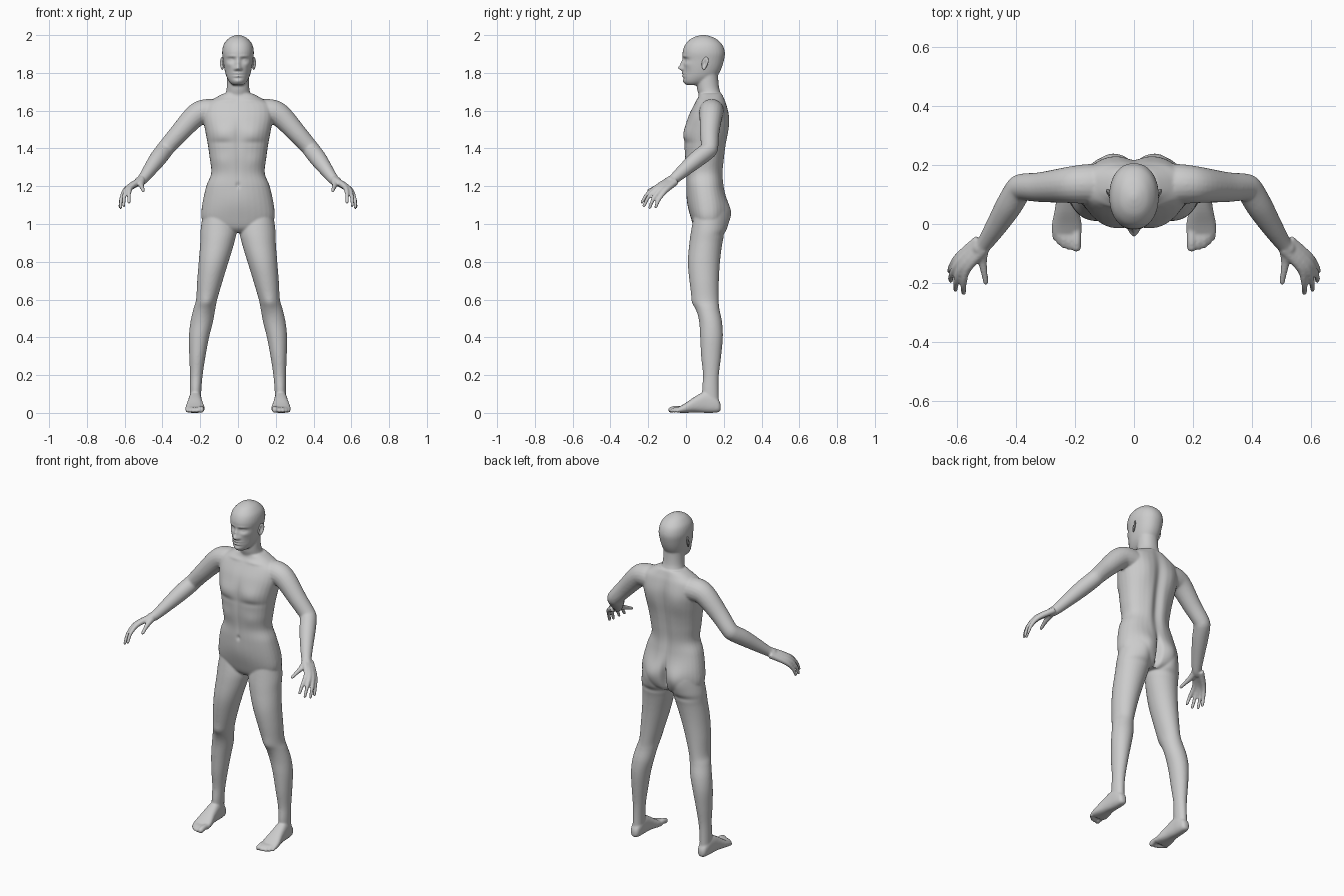
import bpy, bmesh, math
from mathutils import Vector

bm = bmesh.new()


def resample(rows, steps=6):
    """Catmull-Rom interpolation of rows of numbers."""
    out = []
    for i in range(len(rows) - 1):
        p0, p1 = rows[max(i - 1, 0)], rows[i]
        p2, p3 = rows[i + 1], rows[min(i + 2, len(rows) - 1)]
        for k in range(steps):
            t = k / steps
            out.append([0.5 * (2 * b + (c - a) * t + (2 * a - 5 * b + 4 * c - d) * t * t
                               + (3 * b - a - 3 * c + d) * t ** 3)
                        for a, b, c, d in zip(p0, p1, p2, p3)])
    return out + [list(rows[-1])]


def skin(rings):
    """Close a list of point rings into a capped shell."""
    vs = [[bm.verts.new(p) for p in r] for r in rings]
    n = len(vs[0])
    for a, b in zip(vs, vs[1:]):
        for i in range(n):
            bm.faces.new((a[i], a[(i + 1) % n], b[(i + 1) % n], b[i]))
    bm.faces.new(vs[0][::-1])
    bm.faces.new(vs[-1])


def loft(rows, axis='z', power=2.0, side=1, n=32):
    """Rows: position along axis, then min/max of the two cross axes."""
    rings = []
    for pos, a0, a1, b0, b1 in resample(rows):
        ring = []
        for i in range(n):
            t = 2 * math.pi * i / n
            c, s = math.cos(t), math.sin(t)
            a = (a0 + a1) / 2 + (a1 - a0) / 2 * math.copysign(abs(c) ** (2 / power), c)
            b = (b0 + b1) / 2 + (b1 - b0) / 2 * math.copysign(abs(s) ** (2 / power), s)
            ring.append((a * side, b, pos) if axis == 'z' else (a * side, pos, b))
        rings.append(ring)
    skin(rings)


def tube(rows, side=1, n=20):
    """Rows: x, y, z, radius. The far end is rounded."""
    pts = resample(rows)
    rings = []
    for i, (x, y, z, r) in enumerate(pts):
        t = Vector(pts[min(i + 1, len(pts) - 1)][:3]) - Vector(pts[max(i - 1, 0)][:3])
        u = t.cross(Vector((0, 0, 1))).normalized()
        v = t.cross(u).normalized()
        ring = []
        for k in range(n):
            a = 2 * math.pi * k / n
            p = Vector((x, y, z)) + r * (u * math.cos(a) + v * math.sin(a))
            ring.append((p.x * side, p.y, p.z))
        rings.append(ring)
    skin(rings)
    x, y, z, r = pts[-1]
    ball = bmesh.ops.create_icosphere(bm, subdivisions=3, radius=r)['verts']
    bmesh.ops.translate(bm, verts=ball, vec=(x * side, y, z))


def sym(rows):
    return [(z, -h, h, f, b) for z, h, f, b in rows]


# Torso, neck and skull
loft(sym([(.955, .09, .07, .18), (.98, .165, .045, .2), (1.03, .193, .027, .21),
          (1.1, .19, .012, .215), (1.2, .168, .003, .198), (1.27, .142, .002, .192),
          (1.35, .15, -.006, .2), (1.42, .16, -.008, .21), (1.5, .175, -.006, .222),
          (1.57, .187, .012, .225), (1.63, .178, .042, .215), (1.665, .125, .062, .203),
          (1.69, .08, .07, .193)]), power=2.35)
loft(sym([(1.6, .07, .09, .2), (1.68, .066, .068, .19), (1.72, .06, .058, .178),
          (1.77, .058, .058, .172), (1.83, .058, .07, .17)]))
loft(sym([(1.735, .026, .004, .085), (1.75, .044, -.009, .115), (1.78, .061, -.015, .162),
          (1.82, .072, -.016, .187), (1.87, .08, -.015, .202), (1.91, .084, -.018, .206),
          (1.95, .076, -.004, .192), (1.98, .053, .025, .16), (1.994, .03, .055, .128),
          (2.001, .008, .083, .1)]), power=2.15)

# Limbs, built once per side
fingers = [((.565, -.152, 1.197), (.577, -.205, 1.158), (.577, -.233, 1.115)),
           ((.580, -.143, 1.194), (.602, -.195, 1.148), (.604, -.222, 1.097)),
           ((.590, -.128, 1.186), (.617, -.170, 1.138), (.621, -.192, 1.087)),
           ((.593, -.110, 1.175), (.618, -.143, 1.130), (.625, -.160, 1.090))]
toes = [(.195, -.079, .016), (.219, -.079, .011), (.237, -.073, .011),
        (.253, -.061, .0105), (.267, -.046, .010)]
for s in (1, -1):
    # Leg
    loft([(1.06, .03, .185, .045, .2), (.97, .008, .198, .028, .205), (.9, .02, .2, .018, .192),
          (.8, .05, .208, .01, .18), (.7, .081, .216, .018, .174), (.6, .11, .222, .034, .173),
          (.55, .12, .236, .055, .177), (.48, .133, .252, .07, .191), (.4, .153, .26, .075, .195),
          (.3, .172, .258, .08, .186), (.2, .187, .254, .09, .174), (.12, .194, .254, .085, .172),
          (.03, .197, .254, .09, .175)], side=s)
    # Foot and toes
    loft([(.184, .213, .237, .015, .045), (.172, .2, .25, .004, .07), (.14, .194, .257, 0, .1),
          (.1, .192, .261, 0, .112), (.05, .187, .268, .002, .088), (0, .177, .278, 0, .054),
          (-.03, .177, .279, 0, .036), (-.042, .182, .274, .004, .029)],
         axis='y', power=2.5, side=s)
    for x, y, r in toes:
        tube([(x, .0, .02, r), (x, y + .025, .022, r), (x, y, r, r)], s)
    # Arm
    tube([(.1, .135, 1.59, .066), (.17, .135, 1.595, .066), (.225, .132, 1.573, .061),
          (.313, .125, 1.48, .051), (.375, .125, 1.41, .046), (.392, .115, 1.388, .046),
          (.425, .06, 1.345, .045), (.465, -.005, 1.29, .037), (.505, -.065, 1.237, .028),
          (.522, -.082, 1.225, .026)], s)
    # Hand
    for k, (a, b, c) in enumerate(fingers):
        tube([(.507 + .006 * k, -.085 + .01 * k, 1.235 - .004 * k, .019), (*a, .0145),
              (*b, .0108), (*c, .009)], s)
    tube([(.51, -.08, 1.23, .02), (.513, -.125, 1.208, .0155), (.507, -.165, 1.192, .0115),
          (.502, -.197, 1.177, .0095)], s)

# Fuse everything into one smooth skin
mesh = bpy.data.meshes.new("body")
bmesh.ops.recalc_face_normals(bm, faces=bm.faces)
bm.to_mesh(mesh)
bm.free()
body = bpy.data.objects.new("body", mesh)
bpy.context.collection.objects.link(body)
rm = body.modifiers.new("fuse", 'REMESH')
rm.mode, rm.voxel_size = 'VOXEL', .005
sm = body.modifiers.new("soften", 'SMOOTH')
sm.factor, sm.iterations = .5, 9
deps = bpy.context.evaluated_depsgraph_get()
skin_mesh = bpy.data.meshes.new_from_object(body.evaluated_get(deps))
body.modifiers.clear()
body.data = skin_mesh

# Surface relief: x, z, width, height, amount (mirrored when x > 0)
front = [(0, 1.848, .009, .018, .013), (0, 1.826, .011, .009, .019), (.013, 1.82, .007, .006, .008),
         (.033, 1.869, .015, .009, -.011), (.036, 1.868, .008, .005, .005),
         (.034, 1.888, .018, .005, .004), (0, 1.798, .017, .004, .007), (0, 1.783, .015, .004, .007),
         (0, 1.7905, .02, .0022, -.003), (0, 1.772, .015, .004, -.003), (0, 1.755, .016, .009, .006),
         (.05, 1.845, .012, .01, .004), (.052, 1.80, .012, .018, -.004),
         (.085, 1.475, .045, .035, .012), (.09, 1.432, .045, .012, -.004), (0, 1.46, .012, .07, -.005),
         (0, 1.3, .008, .08, -.004), (.085, 1.33, .03, .03, .004), (0, 1.205, .008, .01, -.006),
         (0, 1.13, .07, .05, .005), (.07, 1.655, .04, .008, .005), (.165, .575, .025, .03, .008)]
back = [(.08, 1.045, .045, .055, .03), (0, 1.03, .01, .06, -.035), (0, 1.4, .02, .17, -.014),
        (.09, 1.53, .04, .06, .01), (.1, .945, .06, .012, -.006), (.045, 1.3, .025, .1, .005)]


def relief(p, bumps):
    d = 0
    for x, z, w, h, amount in bumps:
        e = ((abs(p.x) - x) / w) ** 2 / 2 + ((p.z - z) / h) ** 2 / 2
        if e < 8:
            d += amount * math.exp(-e)
    return d


normals = [v.normal.y for v in skin_mesh.vertices]
for v, ny in zip(skin_mesh.vertices, normals):
    if abs(v.co.x) < .23:
        w = min(1, abs(ny) * 2)
        v.co.y += -w * relief(v.co, front) if ny < 0 else w * relief(v.co, back)
skin_mesh.shade_smooth()

# Ears: flattened shells with a hollow on the outer side
for s, name in ((1, "left_ear"), (-1, "right_ear")):
    eb = bmesh.new()
    bmesh.ops.create_uvsphere(eb, u_segments=32, v_segments=24, radius=1)
    for v in eb.verts:
        x, y, z = v.co
        x -= 1.3 * math.exp(-((y + .1) ** 2 + (z * .8) ** 2) / .22) if x > 0 else 0
        y *= .8 + .2 * z
        v.co = (s * (.084 + .009 * x + .009 * y), .1 + .021 * y + .006 * z, 1.85 + .034 * z)
    bmesh.ops.recalc_face_normals(eb, faces=eb.faces)
    ear = bpy.data.meshes.new(name)
    eb.to_mesh(ear)
    eb.free()
    ear.shade_smooth()
    bpy.context.collection.objects.link(bpy.data.objects.new(name, ear))
